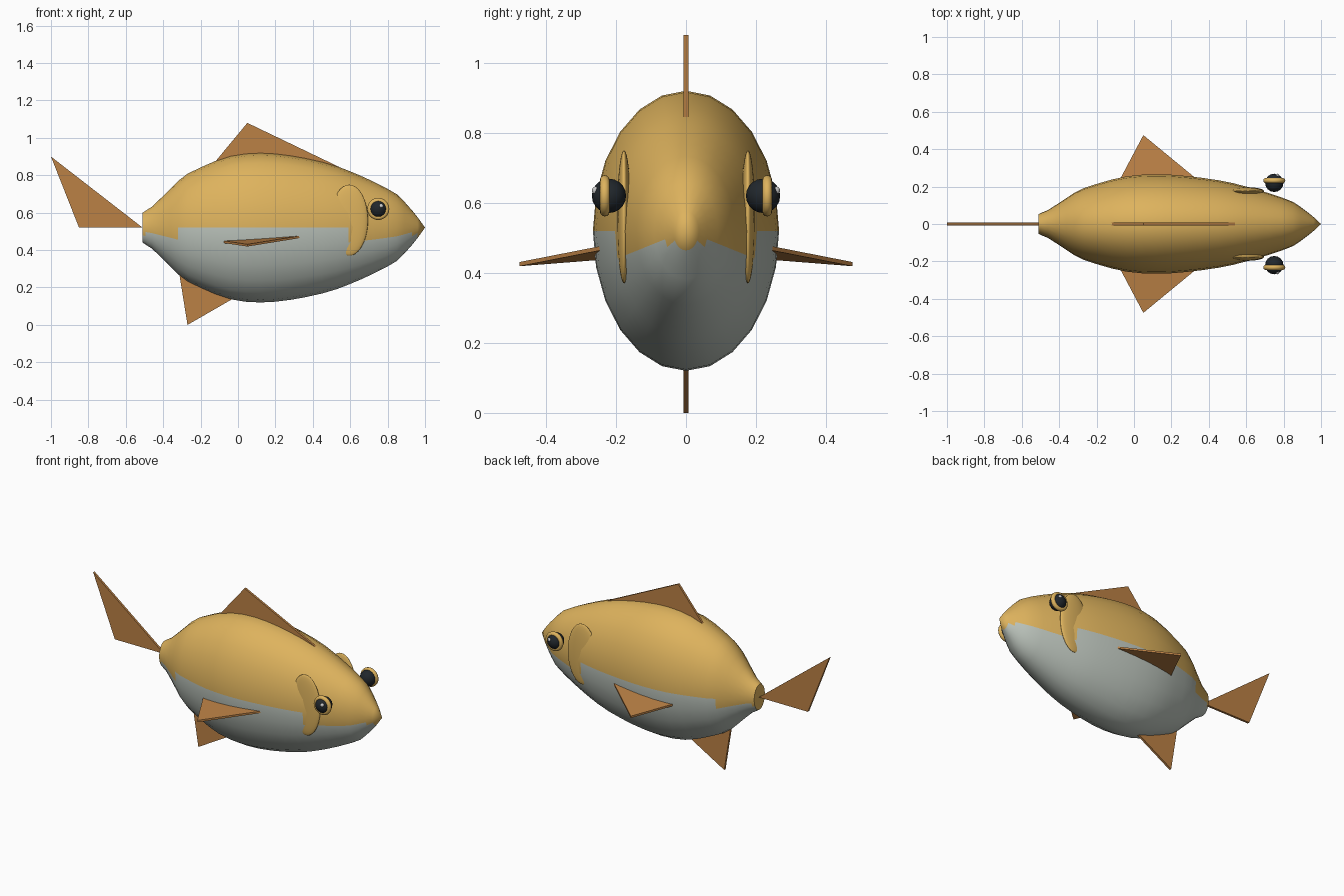
import bpy, bmesh, math
from mathutils import Vector

if "Cube" in bpy.data.objects:
    bpy.data.objects.remove(bpy.data.objects["Cube"])


def material(name, rgb):
    m = bpy.data.materials.new(name)
    m.diffuse_color = (*rgb, 1)
    m.use_nodes = True
    m.node_tree.nodes["Principled BSDF"].inputs["Base Color"].default_value = m.diffuse_color
    return m


GOLD = material("gold", (0.73, 0.45, 0.11))
PALE = material("pale_belly", (0.50, 0.55, 0.50))
FIN = material("fin_orange", (0.50, 0.22, 0.06))
BLACK = material("black", (0.015, 0.02, 0.025))
WHITE = material("white", (0.95, 0.95, 0.95))


def finish(bm, name, mats, smooth=True):
    bmesh.ops.recalc_face_normals(bm, faces=bm.faces[:])
    for f in bm.faces:
        f.smooth = smooth and len(f.verts) < 5
    me = bpy.data.meshes.new(name)
    bm.to_mesh(me)
    bm.free()
    for m in mats:
        me.materials.append(m)
    ob = bpy.data.objects.new(name, me)
    bpy.context.collection.objects.link(ob)
    return ob


# Body: elliptical rings along x, gold above and pale below
SEG, MID, WIDTH = 24, 0.52, 0.665
stations = [(-0.51, 0.08), (-0.495, 0.09), (-0.46, 0.112), (-0.41, 0.16), (-0.36, 0.21),
            (-0.32, 0.25), (-0.27, 0.288), (-0.2, 0.322), (-0.12, 0.357), (-0.04, 0.383),
            (0.04, 0.396), (0.12, 0.4), (0.2, 0.396), (0.28, 0.386), (0.36, 0.372),
            (0.45, 0.352), (0.53, 0.328), (0.59, 0.305), (0.65, 0.28), (0.72, 0.248),
            (0.79, 0.213), (0.85, 0.178), (0.89, 0.138), (0.93, 0.093), (0.96, 0.056)]
bm = bmesh.new()
rings = []
for x, h in stations:
    rings.append([bm.verts.new((x, WIDTH * h * math.cos(a), MID + h * math.sin(a)))
                  for a in (2 * math.pi * i / SEG for i in range(SEG))])
nose = bm.verts.new((1.0, 0, MID))
for a, b in zip(rings, rings[1:]):
    for i in range(SEG):
        j = (i + 1) % SEG
        bm.faces.new((a[i], a[j], b[j], b[i]))
for i in range(SEG):
    bm.faces.new((rings[-1][i], rings[-1][(i + 1) % SEG], nose))
bm.faces.new(rings[0])
for f in bm.faces:
    c = f.calc_center_median()
    f.material_index = 0 if c.z > (0.486 if c.x < 0 else 0.48) else 1
finish(bm, "body", [GOLD, PALE])


# Fins: thin triangular plates
def fin(name, pts, axis, thick=0.014):
    bm = bmesh.new()
    off = Vector(axis) * thick / 2
    a = [bm.verts.new(Vector(p) - off) for p in pts]
    b = [bm.verts.new(Vector(p) + off) for p in pts]
    bm.faces.new(a)
    bm.faces.new(b[::-1])
    for i in range(3):
        j = (i + 1) % 3
        bm.faces.new((a[i], a[j], b[j], b[i]))
    finish(bm, name, [FIN], False)


Y = (0, 1, 0)
fin("dorsal_fin", [(-0.145, 0, 0.845), (0.05, 0, 1.08), (0.54, 0, 0.845)], Y)
fin("tail_fin", [(-1.0, 0, 0.90), (-0.85, 0, 0.52), (-0.51, 0, 0.52)], Y)
fin("anal_fin", [(-0.27, 0, 0.0), (-0.315, 0, 0.28), (0.06, 0, 0.19)], Y)


# Simple rounded parts
def ball(name, loc, radii, mat, u=24, v=14):
    bm = bmesh.new()
    bmesh.ops.create_uvsphere(bm, u_segments=u, v_segments=v, radius=1)
    bmesh.ops.scale(bm, vec=radii, verts=bm.verts)
    bmesh.ops.translate(bm, vec=loc, verts=bm.verts)
    finish(bm, name, [mat])


for s, side in ((-1, "front"), (1, "back")):
    # Side fin
    fin(side + "_pectoral_fin", [(-0.085, s * 0.22, 0.445), (0.05, s * 0.475, 0.425),
                                 (0.36, s * 0.22, 0.475)], (0, 0, 1), 0.012)
    # Gill cover, eye and highlight
    ball(side + "_gill_cover", (0.595, s * 0.177, 0.56), (0.1, 0.02, 0.19), GOLD, 32, 20)
    ball(side + "_eye", (0.75, s * 0.22, 0.62), (0.049, 0.049, 0.049), BLACK, 16, 10)
    ball(side + "_eye_highlight", (0.765, s * 0.257, 0.635), (0.012, 0.012, 0.012), WHITE, 10, 6)
    # Eye ring
    bpy.ops.mesh.primitive_torus_add(major_radius=0.045, minor_radius=0.014,
                                     major_segments=32, minor_segments=12,
                                     location=(0.75, s * 0.232, 0.62),
                                     rotation=(math.pi / 2, 0, 0))
    ring = bpy.context.object
    ring.name = side + "_eye_ring"
    ring.data.materials.append(GOLD)
    bpy.ops.object.shade_smooth()
